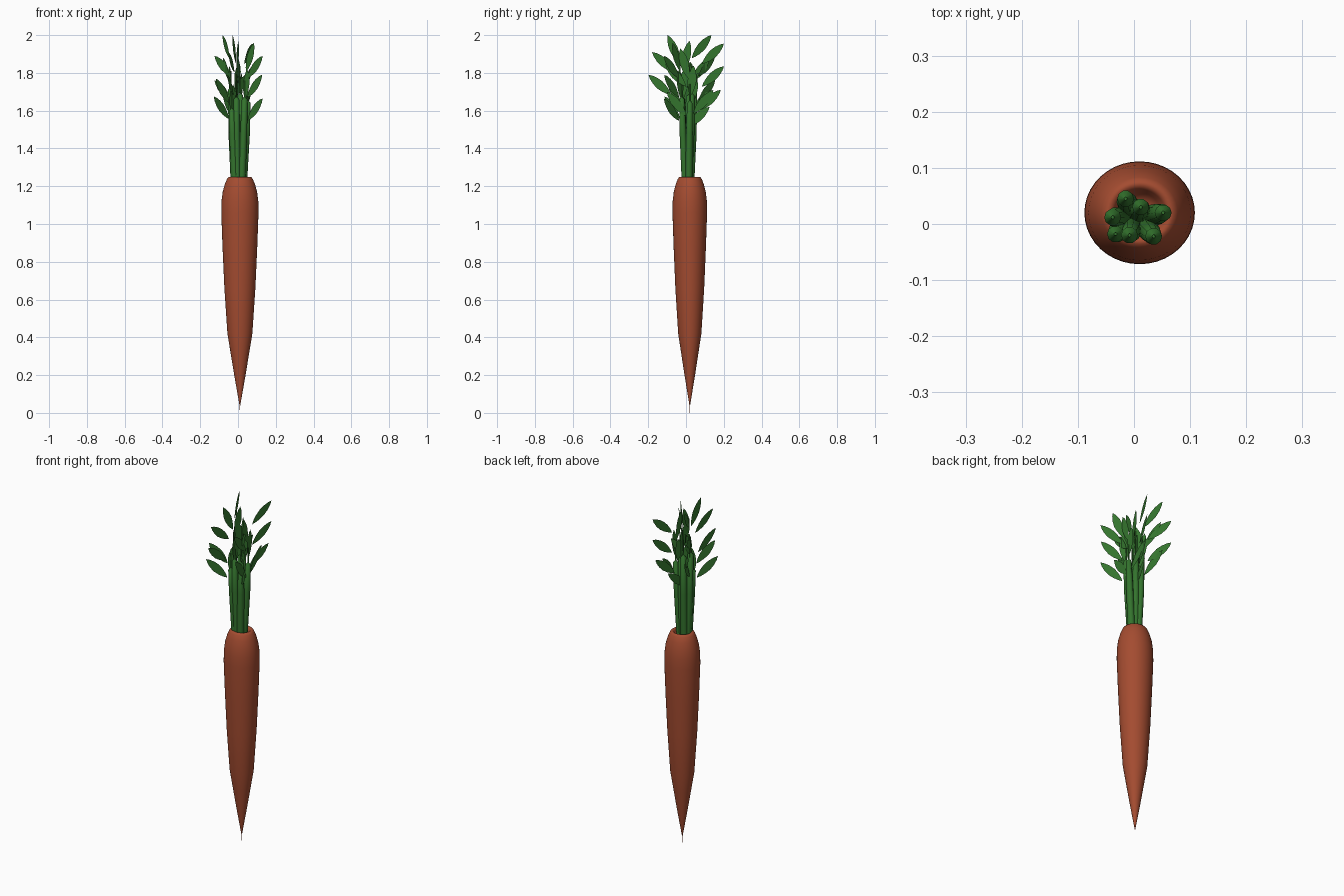
import bpy, bmesh, math
from mathutils import Vector

if "Cube" in bpy.data.objects:
    bpy.data.objects.remove(bpy.data.objects["Cube"])


def material(name, rgb):
    m = bpy.data.materials.new(name)
    m.diffuse_color = (*rgb, 1)
    m.use_nodes = True
    m.node_tree.nodes["Principled BSDF"].inputs["Base Color"].default_value = m.diffuse_color
    return m


ORANGE = material("carrot_orange", (0.37, 0.072, 0.03))
GREEN = material("leaf_green", (0.034, 0.175, 0.027))


def finish(bm, name, mat, smooth=True):
    me = bpy.data.meshes.new(name)
    bm.to_mesh(me)
    bm.free()
    me.materials.append(mat)
    ob = bpy.data.objects.new(name, me)
    bpy.context.collection.objects.link(ob)
    if smooth:
        bpy.context.view_layer.objects.active = ob
        ob.select_set(True)
        bpy.ops.object.shade_smooth_by_angle(angle=math.radians(60))
        ob.select_set(False)
    return ob


def loft(bm, rings, sides, squash=1.0):
    """Skin circles given as (centre x, y, z, radius), capping both ends."""
    loops = []
    for x, y, z, r in rings:
        loops.append([bm.verts.new((x + r * math.cos(a), y + squash * r * math.sin(a), z))
                      for a in (2 * math.pi * i / sides for i in range(sides))])
    for lo, hi in zip(loops, loops[1:]):
        for i in range(sides):
            j = (i + 1) % sides
            bm.faces.new((lo[i], lo[j], hi[j], hi[i]))
    bm.faces.new(loops[0][::-1])
    bm.faces.new(loops[-1])


# Root: slightly oval taper with a hair-thin tail and a dented crown
profile = [(.0004, 0), (.0012, .035), (.009, .08), (.03, .2), (.048, .31), (.066, .42),
           (.082, .66), (.092, .88), (.0985, 1.06), (.0975, 1.12), (.091, 1.17),
           (.08, 1.21), (.068, 1.239), (.06, 1.248), (.052, 1.249), (.045, 1.241),
           (.038, 1.225), (.025, 1.21)]
CX, CY = 0.010, 0.020
bm = bmesh.new()
loft(bm, [(CX, CY, z, r) for r, z in profile], 40, 0.93)
finish(bm, "carrot_root", ORANGE)

# Fronds: stem top x, y, z, plane heading in degrees, leaflets as (sideways reach, tip height)
fronds = [
    (.052, .02, 1.64, 90, [(-.13, 1.85), (-.12, 1.70), (.125, 1.71), (.02, 1.84), (-.05, 1.93)]),
    (-.038, .012, 1.71, 110, [(.13, 2.0), (.12, 1.88), (.13, 1.71), (.02, 1.84)]),
    (-.008, -.02, 1.66, 75, [(-.185, 1.79), (-.165, 1.91), (-.08, 2.0), (.15, 1.62),
                             (.04, 1.97), (.01, 1.82)]),
    (.035, -.022, 1.66, -45, [(.07, 1.96), (.135, 1.89), (.132, 1.79), (.135, 1.665), (.02, 1.82)]),
    (-.033, -.018, 1.6, 45, [(-.135, 1.675), (-.12, 1.77), (.12, 1.80), (.01, 1.74)]),
    (-.015, .045, 1.7, -45, [(-.155, 1.76), (-.155, 1.89), (.03, 1.86)]),
    (.012, .03, 1.68, 69, [(.183, 1.955), (.183, 1.835), (.165, 1.71), (-.03, 1.88), (.02, 1.8)]),
]


def leaflet(bm, base, tip, normal):
    """Flat pointed leaf blade lying in an upright plane."""
    axis = tip - base
    side = axis.cross(normal).normalized()
    shape = [(.12, .010), (.3, .019), (.5, .0235), (.7, .020), (.88, .011)]
    pts = [base] + [base + axis * t + side * w for t, w in shape] + [tip]
    pts += [base + axis * t - side * w for t, w in reversed(shape)]
    bm.faces.new([bm.verts.new(p) for p in pts])


stems, leaves = bmesh.new(), bmesh.new()
for x, y, top, heading, tips in fronds:
    # Stem: bunched at the crown, leaning out, with a thin tip between the leaflets
    bx, by = CX - .004 + (x - CX) * .5, CY - .006 + (y - CY) * .4
    loft(stems, [(bx, by, 1.2, .020), (bx + (x - bx) * .7, by + (y - by) * .7, 1.48, .0185),
                 (x, y, top, .015), (x, y, top + .012, .004), (x, y, top + .1, .003)], 10)
    # Leaflets
    a = math.radians(heading)
    out = Vector((math.cos(a), math.sin(a), 0))
    normal = Vector((-math.sin(a), math.cos(a), 0))
    for reach, z in tips:
        run = max(-.125, min(.125, reach * .85))
        drop = math.sqrt(.165 ** 2 - run ** 2)
        foot = Vector((x, y, z - drop))
        leaflet(leaves, foot + out * (reach - run), Vector((x, y, z)) + out * reach, normal)
finish(stems, "leaf_stems", GREEN)
finish(leaves, "leaflets", GREEN, smooth=False)
